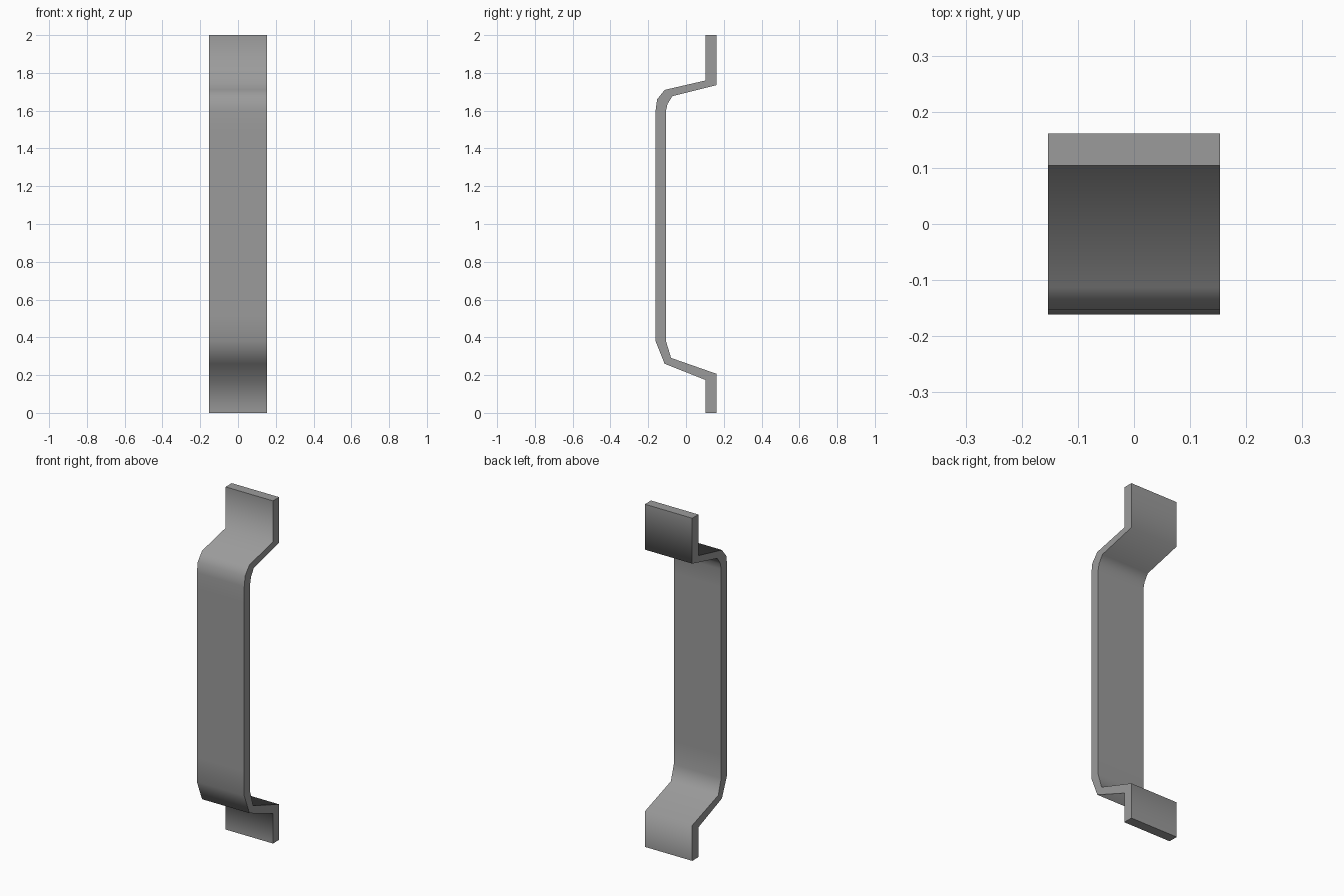
import bpy, bmesh, math

if "Cube" in bpy.data.objects:
    bpy.data.objects.remove(bpy.data.objects["Cube"])

HALF_WIDTH = 0.153

# Bent strip cross-section, top to bottom: (front y, front z, back y, back z)
PROFILE = [
    (0.104, 2.0, 0.161, 2.0),
    (0.104, 1.76, 0.161, 1.735),
    (-0.113, 1.71, -0.072, 1.677),
    (-0.153, 1.66, -0.098, 1.635),
    (-0.161, 1.60, -0.106, 1.60),
    (-0.161, 1.50, -0.106, 1.50),   # support loops keep the grip flat-shaded
    (-0.161, 0.52, -0.106, 0.52),
    (-0.161, 0.38, -0.106, 0.38),
    (-0.113, 0.26, -0.079, 0.291),
    (0.104, 0.174, 0.161, 0.207),
    (0.104, 0.0, 0.161, 0.0),
]

bm = bmesh.new()

# One four-cornered ring per bend
rings = []
for fy, fz, by, bz in PROFILE:
    corners = [(-HALF_WIDTH, fy, fz), (HALF_WIDTH, fy, fz),
               (HALF_WIDTH, by, bz), (-HALF_WIDTH, by, bz)]
    rings.append([bm.verts.new(c) for c in corners])

# Walls between neighbouring rings, then the two end caps
for a, b in zip(rings, rings[1:]):
    for i in range(4):
        j = (i + 1) % 4
        bm.faces.new((a[i], a[j], b[j], b[i]))
bm.faces.new(rings[0])
bm.faces.new(rings[-1])
bmesh.ops.recalc_face_normals(bm, faces=bm.faces)

mesh = bpy.data.meshes.new("pull_handle")
bm.to_mesh(mesh)
bm.free()
handle = bpy.data.objects.new("pull_handle", mesh)
bpy.context.collection.objects.link(handle)

# Dark grey metal
metal = bpy.data.materials.new("dark_metal")
metal.diffuse_color = (0.33, 0.33, 0.33, 1.0)
metal.use_nodes = True
metal.node_tree.nodes["Principled BSDF"].inputs["Base Color"].default_value = metal.diffuse_color
mesh.materials.append(metal)

# Soft shading over the bends, crisp strip edges
bpy.context.view_layer.objects.active = handle
handle.select_set(True)
bpy.ops.object.shade_smooth_by_angle(angle=math.radians(82))
